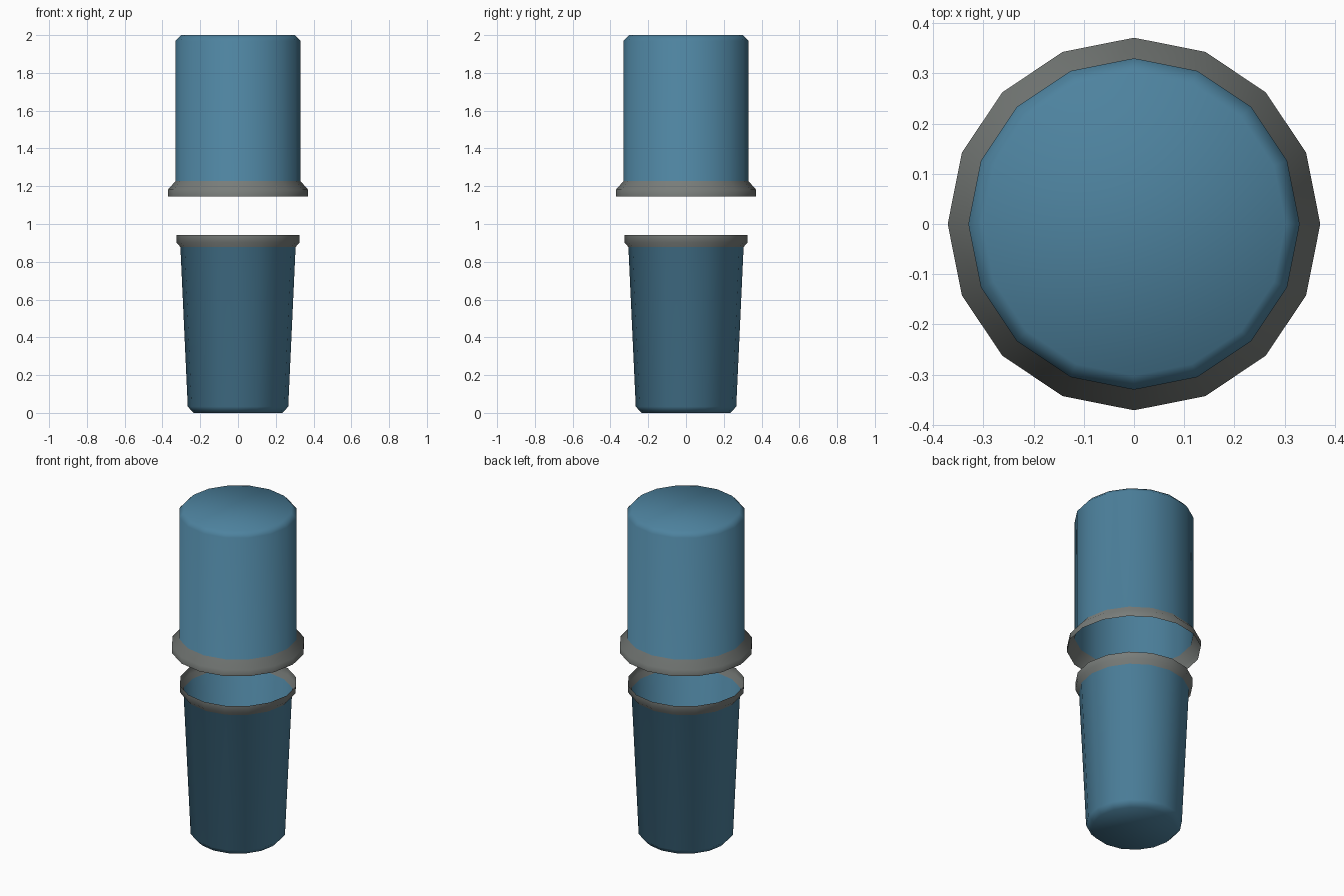
import bpy, bmesh, math

if "Cube" in bpy.data.objects:
    bpy.data.objects.remove(bpy.data.objects["Cube"])

SIDES = 16


def material(name, rgb):
    m = bpy.data.materials.new(name)
    m.diffuse_color = (*rgb, 1.0)
    m.use_nodes = True
    m.node_tree.nodes["Principled BSDF"].inputs["Base Color"].default_value = m.diffuse_color
    return m


blue = material("steel_blue", (0.075, 0.225, 0.345))
grey = material("warm_grey", (0.19, 0.205, 0.195))


def open_shell(name, profile, is_grey):
    """Revolve (radius, z) points running upward; cap an end whose flag is closed."""
    closed_bottom = profile[0][1] == 0
    bm = bmesh.new()
    rings = []
    for r, z in profile:
        rings.append([bm.verts.new((r * math.cos(2 * math.pi * i / SIDES),
                                    r * math.sin(2 * math.pi * i / SIDES), z))
                      for i in range(SIDES)])
    for lo, hi in zip(rings, rings[1:]):
        for i in range(SIDES):
            j = (i + 1) % SIDES
            bm.faces.new((lo[i], lo[j], hi[j], hi[i]))
    if closed_bottom:
        bm.faces.new(rings[0][::-1])
    else:
        bm.faces.new(rings[-1])
    # Grey band chosen by height, everything else blue
    for f in bm.faces:
        f.smooth = True
        f.material_index = 1 if is_grey(f.calc_center_median().z) else 0
    mesh = bpy.data.meshes.new(name)
    bm.to_mesh(mesh)
    bm.free()
    mesh.materials.append(blue)
    mesh.materials.append(grey)
    ob = bpy.data.objects.new(name, mesh)
    bpy.context.collection.objects.link(ob)
    return ob


# Tapered lower cup, open at the top, with a grey rim
open_shell("lower_cup",
           [(0.235, 0), (0.266, 0.033), (0.305, 0.878), (0.326, 0.902), (0.326, 0.942)],
           lambda z: z > 0.878)

# Straight upper cap, open underneath, with a flared grey collar
open_shell("upper_cap",
           [(0.371, 1.145), (0.371, 1.182), (0.33, 1.228), (0.33, 1.97), (0.302, 2.0)],
           lambda z: z < 1.228)
